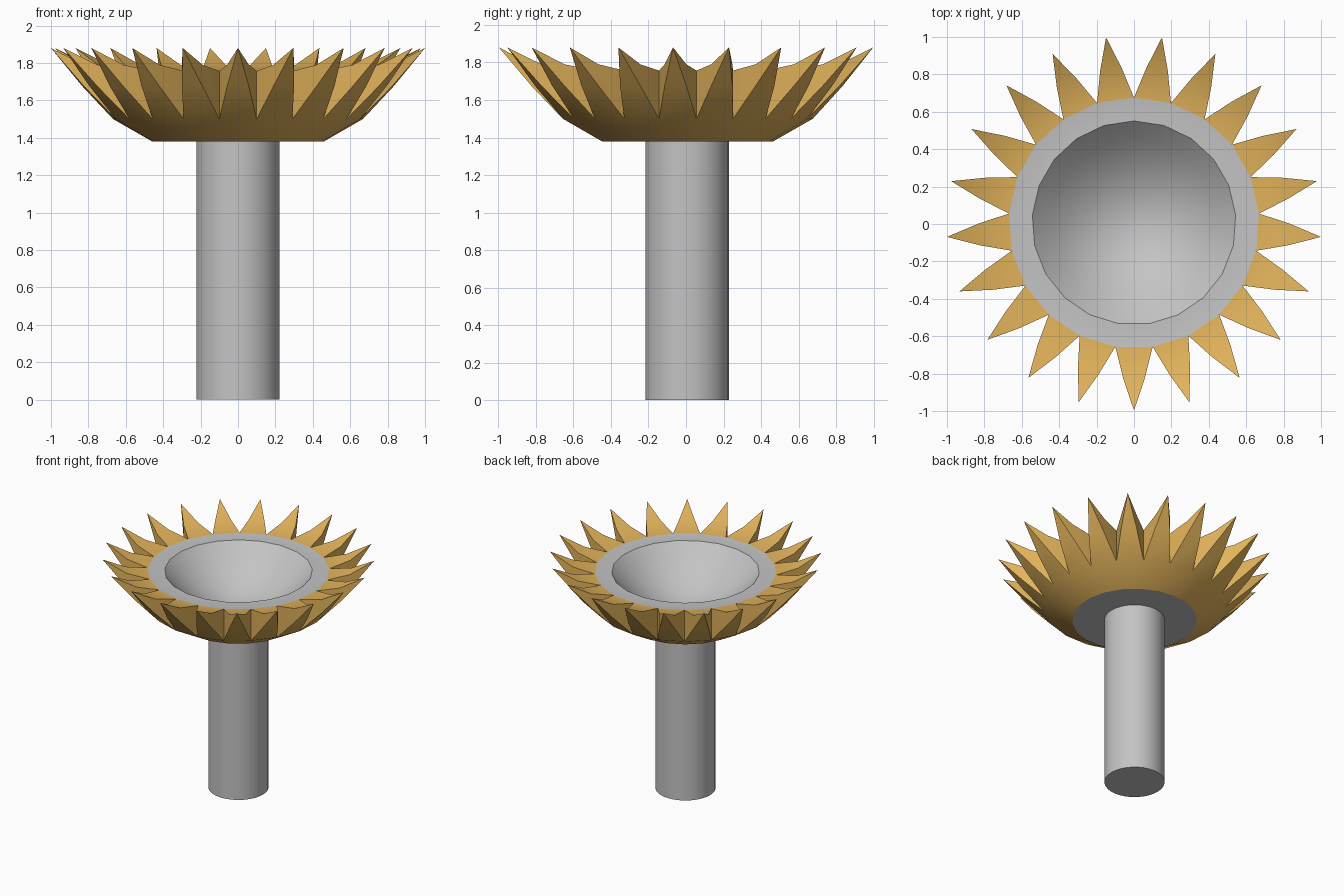
import bpy, bmesh, math
from mathutils import Vector

if "Cube" in bpy.data.objects:
    bpy.data.objects.remove(bpy.data.objects["Cube"])

N = 21                      # number of petals
STEP = 2 * math.pi / N
CY = 0.006                  # slight offset so the bounds are centred


def material(name, rgb):
    m = bpy.data.materials.new(name)
    m.diffuse_color = (*rgb, 1)
    m.use_nodes = True
    m.node_tree.nodes["Principled BSDF"].inputs["Base Color"].default_value = m.diffuse_color
    return m


grey = material("grey", (0.55, 0.55, 0.55))
gold = material("gold", (0.76, 0.45, 0.105))


def smooth(obj, deg):
    bpy.ops.object.select_all(action='DESELECT')
    obj.select_set(True)
    bpy.context.view_layer.objects.active = obj
    bpy.ops.object.shade_smooth_by_angle(angle=math.radians(deg))


# stem
bpy.ops.mesh.primitive_cylinder_add(vertices=32, radius=0.222, depth=1.38,
                                    location=(0, CY, 0.69))
stem = bpy.context.object
stem.name = "stem"
stem.data.materials.append(grey)
smooth(stem, 30)

# flower head: one closed mesh, grey base and bowl, gold cup and petals
bm = bmesh.new()


def point(r, a, z, side=0.0):
    """Point at radius r and angle a, moved sideways by side."""
    c, s = math.cos(a), math.sin(a)
    return bm.verts.new(Vector((r * c - side * s, r * s + side * c + CY, z)))


def ring(r, z):
    """One vertex at each valley between petals."""
    return [point(r, -math.pi / 2 + (k - 0.5) * STEP, z) for k in range(N)]


def face(verts, mat):
    bm.faces.new(verts).material_index = mat


def bridge(a, b, mat):
    for k in range(N):
        j = (k + 1) % N
        face((a[k], a[j], b[j], b[k]), mat)


base = ring(0.46, 1.38)
low = ring(0.67, 1.50)
top = ring(0.67, 1.757)
face(base, 0)
bridge(base, low, 1)

# petals curling upward to a sharp tip
for k in range(N):
    j = (k + 1) % N
    a = -math.pi / 2 + k * STEP
    tip = point(1.003, a, 1.88)
    l0, l1 = point(0.83, a, 1.675, -0.058), point(0.83, a, 1.675, 0.058)
    t0, t1 = point(0.83, a, 1.79, -0.058), point(0.83, a, 1.79, 0.058)
    for f in ((low[k], low[j], l1, l0), (l0, l1, tip),
              (top[k], top[j], t1, t0), (t0, t1, tip),
              (low[k], top[k], t0, l0), (l0, t0, tip),
              (low[j], top[j], t1, l1), (l1, t1, tip)):
        face(f, 1)

# flat rim and hollow bowl
R, D = 0.545, 0.30
prev = top
for i in range(6):
    r = R * (1 - i / 6)
    cur = ring(r, 1.757 - D * (1 - (r / R) ** 2))
    bridge(prev, cur, 0)
    prev = cur
centre = point(0, 0, 1.757 - D)
for k in range(N):
    face((prev[k], prev[(k + 1) % N], centre), 0)

bmesh.ops.recalc_face_normals(bm, faces=bm.faces)
mesh = bpy.data.meshes.new("flower_head")
bm.to_mesh(mesh)
bm.free()
mesh.materials.append(grey)
mesh.materials.append(gold)
head = bpy.data.objects.new("flower_head", mesh)
bpy.context.collection.objects.link(head)
smooth(head, 25)
